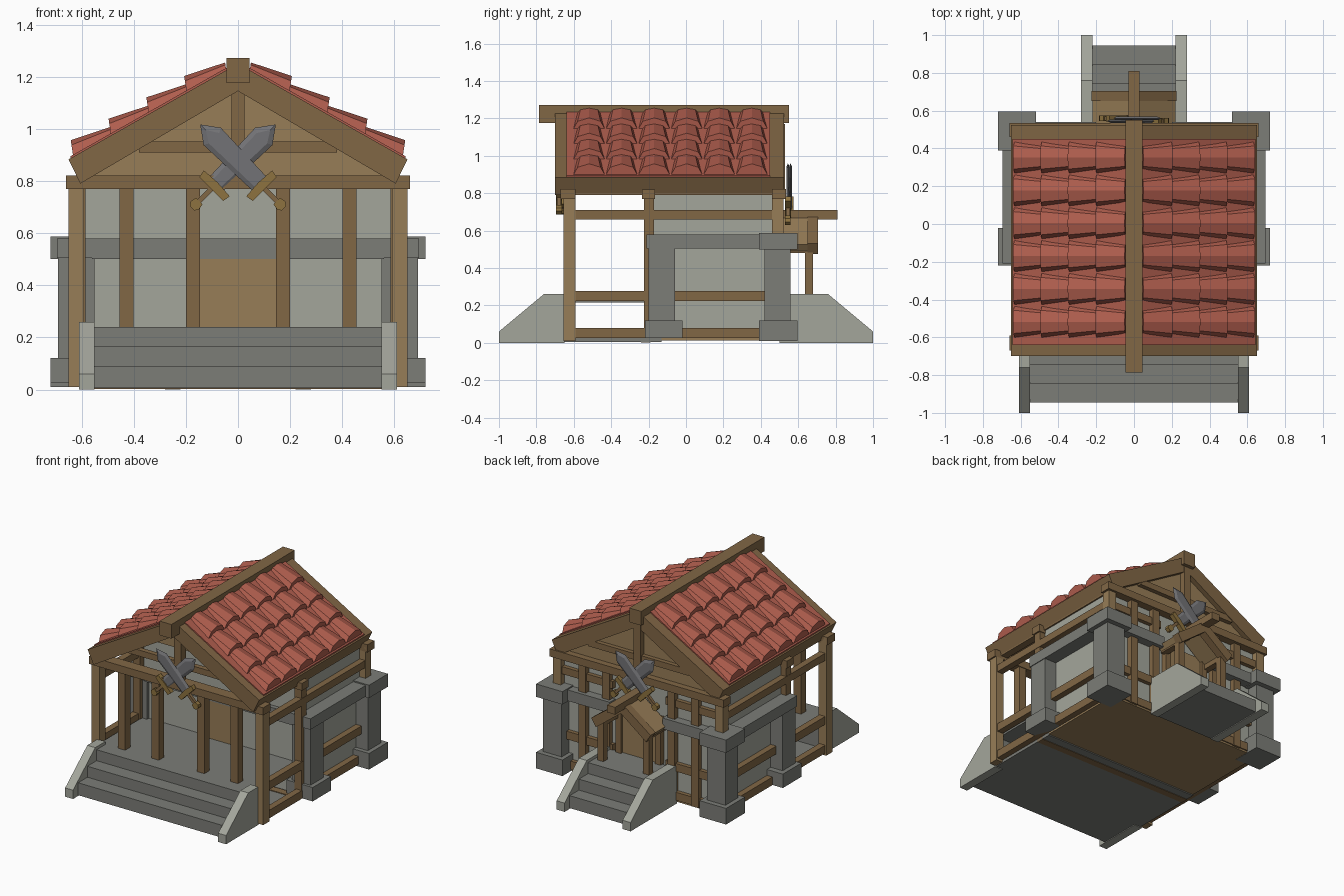
import bpy, bmesh
from math import sin, cos, pi, radians
from mathutils import Vector

if "Cube" in bpy.data.objects:
    bpy.data.objects.remove(bpy.data.objects["Cube"])


def material(name, rgb):
    m = bpy.data.materials.new(name)
    m.diffuse_color = (*rgb, 1)
    m.use_nodes = True
    m.node_tree.nodes["Principled BSDF"].inputs["Base Color"].default_value = m.diffuse_color
    return m


WOOD = material("wood", (0.22, 0.135, 0.06))
PLANK = material("plank", (0.31, 0.205, 0.095))
STONE = material("stone", (0.20, 0.205, 0.185))
WALL = material("plaster", (0.37, 0.38, 0.33))
TILE = material("tile", (0.43, 0.11, 0.075))
STEEL = material("steel", (0.17, 0.17, 0.18))
BRASS = material("brass", (0.27, 0.17, 0.05))


def finish(name, bm, mat):
    bmesh.ops.recalc_face_normals(bm, faces=bm.faces)
    me = bpy.data.meshes.new(name)
    bm.to_mesh(me)
    bm.free()
    me.materials.append(mat)
    ob = bpy.data.objects.new(name, me)
    bpy.context.collection.objects.link(ob)
    return ob


def loft(bm, a, b):
    """Closed solid between two matching outlines."""
    va = [bm.verts.new(p) for p in a]
    vb = [bm.verts.new(p) for p in b]
    n = len(va)
    bm.faces.new(va)
    bm.faces.new(vb[::-1])
    for i in range(n):
        j = (i + 1) % n
        bm.faces.new((va[j], va[i], vb[i], vb[j]))


def prism_y(name, prof, y0, y1, mat):
    bm = bmesh.new()
    loft(bm, [(x, y0, z) for x, z in prof], [(x, y1, z) for x, z in prof])
    return finish(name, bm, mat)


def prism_x(name, prof, x0, x1, mat):
    bm = bmesh.new()
    loft(bm, [(x0, y, z) for y, z in prof], [(x1, y, z) for y, z in prof])
    return finish(name, bm, mat)


def box(name, x0, x1, y0, y1, z0, z1, mat):
    return prism_y(name, [(x0, z0), (x1, z0), (x1, z1), (x0, z1)], y0, y1, mat)


def pair(name, x0, x1, *rest):
    """Box on the right plus its mirror on the left."""
    box(name + "_right", x0, x1, *rest)
    box(name + "_left", -x1, -x0, *rest)


# Stairs: front (d=-1) and back (d=1)
def stairs(name, d, half, inner, top_y):
    prof = [(1, 0), (1, .06), (.76, .26), (inner, .26), (inner, 0)]
    for s in (-1, 1):
        xs = sorted((s * half, s * (half + .06)))
        prism_x(name + "_stringer", [(d * y, z) for y, z in prof], *xs, STONE if d < 0 and s == 0 else WALL)
    steps = [(.945, .005), (.945, .09), (.845, .09), (.845, .165), (.745, .165),
             (.745, .24), (top_y, .24), (top_y, .005)]
    prism_x(name + "_steps", [(d * y, z) for y, z in steps], -half - .01, half + .01, STONE)


stairs("front", -1, .55, .65, .64)
stairs("back", 1, .22, .5, .5)

# Floors: porch deck, porch base and house base
box("porch_deck", -.59, .59, -.65, -.18, .215, .24, STONE)
box("porch_base", -.6, .6, -.65, -.13, .005, .025, STONE)
box("house_base", -.6, .6, -.13, .5, .012, .03, PLANK)
box("base_beam", -.6, .6, -.24, -.19, .002, .03, WOOD)

# House walls and gables
box("house_walls", -.6, .6, -.18, .48, .02, .8, WALL)
gable = [(-.58, .79), (.58, .79), (.58, .81), (0, 1.15), (-.58, .81)]
prism_y("front_gable", gable, -.2, -.15, PLANK)
prism_y("back_gable", gable, .44, .49, PLANK)

# Doors
box("front_door", -.15, .15, -.205, -.17, .24, .5, PLANK)
box("back_door", -.13, .13, .47, .5, .24, .56, PLANK)
pair("back_door_jamb", .13, .17, .47, .52, .24, .56, WOOD)

# Stone pillars, bases, capitals and belts
pair("front_pillar", .55, .69, -.2, -.06, .03, .51, STONE)
pair("front_pillar_base", .52, .72, -.22, -.02, .025, .12, STONE)
pair("back_pillar", .55, .69, .42, .56, .02, .51, STONE)
pair("back_pillar_base", .52, .72, .39, .595, .01, .12, STONE)
pair("back_pillar_capital", .52, .72, .39, .595, .5, .588, STONE)
pair("side_belt", .55, .695, -.21, .4, .505, .58, STONE)
box("front_belt", -.56, .56, -.21, -.16, .5, .58, STONE)
pair("back_belt", .2, .53, .47, .54, .505, .58, STONE)

# Timber frame: corner posts, porch posts, rails, plates
pair("porch_corner_post", .59, .65, -.655, -.59, .01, .82, PLANK)
pair("outer_porch_post", .40, .455, -.65, -.595, .24, .78, WOOD)
pair("inner_porch_post", .145, .2, -.65, -.595, .24, .78, WOOD)
pair("house_front_post", .585, .64, -.225, -.17, .03, .79, WOOD)
pair("house_front_post_cap", .58, .65, -.235, -.165, .77, .82, WOOD)
pair("house_back_post", .585, .645, .46, .52, .03, .8, PLANK)
for i, (z0, z1) in enumerate(((.025, .08), (.222, .277), (.66, .71))):
    pair(f"side_rail_{i}", .597, .642, -.6, .48, z0, z1, WOOD)
    pair(f"back_rail_{i}", .2, .6, .47, .508, z0, z1, WOOD)
pair("back_wall_post_outer", .40, .455, .47, .515, .02, .8, WOOD)
pair("back_wall_post_inner", .22, .275, .47, .515, .02, .8, WOOD)
box("front_beam", -.66, .66, -.67, -.59, .77, .822, WOOD)
box("back_beam", -.66, .66, .46, .535, .77, .822, WOOD)
pair("wall_plate", .56, .61, -.64, .5, .79, .825, WOOD)
for name, y0, y1 in (("front", -.655, -.6), ("back", .47, .53)):
    box(name + "_king_post", -.025, .025, y0, y1, .82, 1.17, WOOD)
    box(name + "_collar", -.38, .38, y0 + .01, y1 - .01, .91, .952, WOOD)

# Roof slab, tile underlay and ridge beam
SLOPE = .565


def roof_z(x):
    return 1.25 - SLOPE * abs(x)


prism_y("roof_slab", [(0, 1.25), (.65, roof_z(.65)), (.605, .79), (0, 1.145),
                      (-.605, .79), (-.65, roof_z(.65))], -.7, .525, WOOD)
for s in (-1, 1):
    prism_y("tile_underlay", [(s * .02, 1.23), (s * .02, 1.248), (s * .642, roof_z(.642) + .008),
                              (s * .642, roof_z(.642) - .01)], -.64, .45, TILE)
box("ridge_beam", -.045, .045, -.785, .55, 1.175, 1.272, WOOD)


# Arched roof tiles, narrow at the top and flaring at the lower edge
def arch(s, x, y, half, h):
    pts = []
    for k in range(5):
        a = pi * k / 4
        lift = sin(a) * h
        pts.append((s * (x + lift * .15), y + half * cos(a), roof_z(x) + lift))
    return pts


bm = bmesh.new()
for s in (-1, 1):
    for row in range(4):
        x0 = .045 + row * .145
        for col in range(6):
            y = -.518 + .174 * col
            loft(bm, arch(s, x0, y, .066, .03), arch(s, x0 + .152, y, .087, .064))
finish("roof_tiles", bm, TILE)

# Awning over the back door
prism_y("awning_roof", [(0, .69), (.22, .525), (.19, .485), (0, .63), (-.19, .485), (-.22, .525)],
        .5, .7, PLANK)
for s in (-1, 1):
    prism_y("awning_edge", [(0, .695), (s * .225, .53), (s * .19, .475), (0, .62)], .65, .705, WOOD)
box("awning_ridge", -.03, .03, .48, .81, .66, .71, WOOD)
pair("awning_post", .15, .195, .635, .68, .24, .53, WOOD)
pair("awning_side_beam", .15, .195, .5, .66, .48, .515, WOOD)


# Crossed swords: u runs along the blade, v across it
def sword(name, s, y, cz):
    def place(points):
        c = cos(radians(45))
        return [(s * (u * c - v * c), cz + u * c + v * c) for u, v in points]
    bm = bmesh.new()
    w = .047
    outline = place([(-.12, -w * .8), (.14, -w), (.205, 0), (.14, w), (-.12, w * .8)])
    inset = place([(-.12, -w * .45), (.13, -w * .6), (.175, 0), (.13, w * .6), (-.12, w * .45)])
    mid = [(x, y, z) for x, z in outline]
    for dy in (-.009, .009):
        loft(bm, mid, [(x, y + dy, z) for x, z in inset])
    finish(name + "_blade", bm, STEEL)
    for part, pts, t, mat in (
            ("guard", [(-.145, -.065), (-.115, -.07), (-.11, 0), (-.115, .07), (-.145, .065)], .016, BRASS),
            ("handle", [(-.22, -.01), (-.13, -.01), (-.13, .01), (-.22, .01)], .01, WOOD),
            ("pommel", [(-.25, -.012), (-.235, -.022), (-.21, -.018), (-.21, .018), (-.235, .022), (-.25, .012)],
             .015, BRASS)):
        prism_y(name + "_" + part, place(pts), y - t, y + t, mat)


for s in (-1, 1):
    sword("front_sword", s, -.672 + s * .007, .872)
    sword("back_sword", s, .552 + s * .007, .815)
